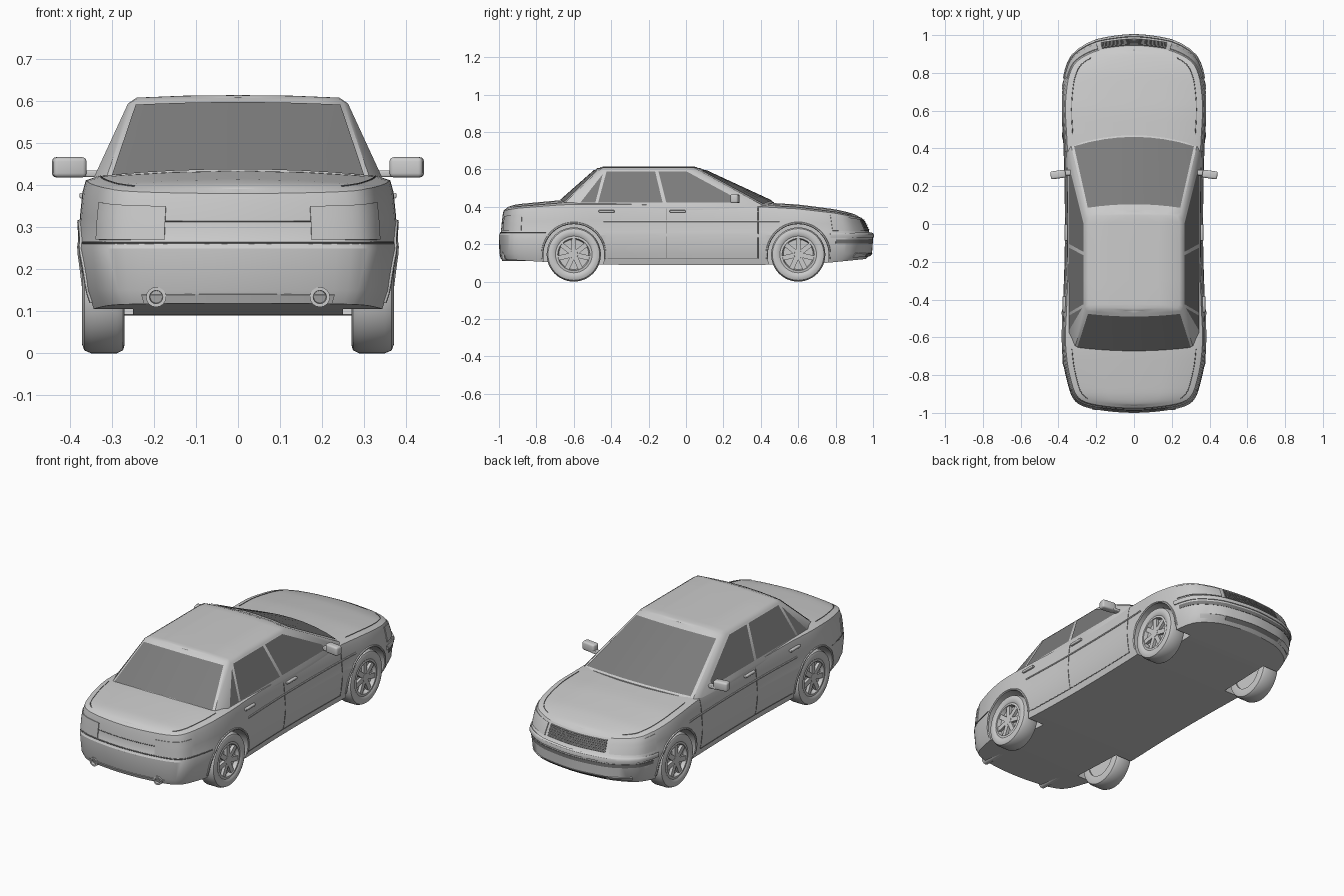
import bpy, bmesh
from math import sin, cos, pi, radians
from mathutils import Vector, Matrix

if "Cube" in bpy.data.objects:
    bpy.data.objects.remove(bpy.data.objects["Cube"])

dark = bpy.data.materials.new("dark_glass")
dark.diffuse_color = (0.2, 0.2, 0.2, 1)
dark.use_nodes = True
dark.node_tree.nodes["Principled BSDF"].inputs["Base Color"].default_value = dark.diffuse_color


def interp(t, tab):
    for (a, p), (b, q) in zip(tab, tab[1:]):
        if t <= b:
            return p + (q - p) * (max(t, a) - a) / (b - a)
    return tab[-1][1]


def finish(ob, mirror=True, mat=None, angle=32):
    if mirror:
        ob.modifiers.new("mirror", 'MIRROR').merge_threshold = 0.0005
    for o in bpy.context.selected_objects:
        o.select_set(False)
    bpy.context.view_layer.objects.active = ob
    ob.select_set(True)
    bpy.ops.object.convert(target='MESH')
    bpy.ops.object.shade_smooth_by_angle(angle=radians(angle))
    if mat:
        ob.data.materials.append(mat)
    return ob


def from_bm(name, bm):
    me = bpy.data.meshes.new(name)
    bm.to_mesh(me)
    bm.free()
    ob = bpy.data.objects.new(name, me)
    bpy.context.collection.objects.link(ob)
    return ob


def grid(name, rows, recalc=False):
    bm = bmesh.new()
    vs = [[bm.verts.new(p) for p in r] for r in rows]
    for a, b in zip(vs, vs[1:]):
        for j in range(len(a) - 1):
            bm.faces.new((a[j], b[j], b[j + 1], a[j + 1]))
    bmesh.ops.remove_doubles(bm, verts=bm.verts, dist=0.0004)
    if recalc:
        bmesh.ops.recalc_face_normals(bm, faces=bm.faces)
    return from_bm(name, bm)


def lathe(name, profile, c, axis='X', n=40):
    rows = []
    for i in range(n + 1):
        w = 2 * pi * i / n
        k, s = cos(w), sin(w)
        rows.append([(a, c[1] + r * k, c[2] + r * s) if axis == 'X' else
                     (c[0] + r * k, a, c[2] + r * s) for r, a in profile + profile[:1]])
    return grid(name, rows, True)


def box(name, c, size, rot=None, bevel=0.0):
    bm = bmesh.new()
    bmesh.ops.create_cube(bm, size=1, matrix=Matrix.Diagonal((*size, 1)))
    if bevel:
        bmesh.ops.bevel(bm, geom=bm.edges[:], offset=bevel, segments=3, profile=0.5, affect='EDGES')
    bm.transform(Matrix.Translation(c) @ (rot or Matrix()))
    return from_bm(name, bm)


def rod(name, pts, r, mirror=True, mat=None):
    cu = bpy.data.curves.new(name, 'CURVE')
    cu.dimensions, cu.bevel_depth, cu.bevel_resolution = '3D', r, 1
    sp = cu.splines.new('POLY')
    sp.points.add(len(pts) - 1)
    for q, p in zip(sp.points, pts):
        q.co = (*p, 1)
    ob = bpy.data.objects.new(name, cu)
    bpy.context.collection.objects.link(ob)
    finish(ob, False)
    return finish(ob, mirror, mat)


# Body surface: plan outline (u, tail to nose) swept through height levels (v)
PLAN = [(0, -1), (.15, -.99), (.27, -.965), (.325, -.92), (.355, -.83), (.375, -.73),
        (.384, -.6), (.376, -.42), (.368, -.2), (.366, 0), (.368, .2), (.374, .42),
        (.384, .6), (.378, .72), (.36, .82), (.32, .9), (.22, .965), (.11, .99), (0, 1)]
PAD = [(-.15, -.99)] + PLAN + [(-.11, .99)]
DECK = [(-1, .385), (-.9, .402), (-.66, .422), (-.4, .425), (.4, .41), (.6, .398),
        (.8, .373), (.93, .347), (1, .34)]
SILL = [(-1, .12), (-.75, .105), (-.4, .09), (.45, .09), (.75, .1), (1, .125)]
# width scale, tail scale, nose scale
LEVELS = [(0, .985, .96), (.93, .985, .96), (.97, .998, .995), (1, 1, 1), (.99, .99, .98),
          (.98, .985, .965), (.965, .98, .95), (.945, .975, .94), (.86, .96, .92),
          (.43, .96, .92), (0, .96, .92)]
NU = len(PLAN) - 1


def level_point(x, y, k):
    w, t, f = LEVELS[k]
    y *= 1 - (1 - (t if y < 0 else f)) * abs(y) ** 3
    zt = interp(y, DECK)
    if k < 2:
        z = interp(y, SILL)
    elif k < 5:
        z = (.15, .25, .265)[k - 2]
    else:
        z = .265 + (zt - .265) * (.4, .75, .93, 1, 1, 1)[k - 5]
        z += (0, 0, 0, 0, .01, .014)[k - 5] * x / .38
    return Vector((x * w, y, z))


def surf(u, v):
    i = min(int(u), NU - 1)
    t = u - i
    p = [Vector(q) for q in PAD[i:i + 4]]
    q = 0.5 * (2 * p[1] + (p[2] - p[0]) * t + (2 * p[0] - 5 * p[1] + 4 * p[2] - p[3]) * t * t
               + (3 * p[1] - p[0] - 3 * p[2] + p[3]) * t ** 3)
    k = min(int(v), 9)
    return level_point(q[0], q[1], k).lerp(level_point(q[0], q[1], k + 1), v - k)


def skin(u, v, off):
    d = .02
    n = (surf(min(u + d, NU), v) - surf(max(u - d, 0), v)).cross(surf(u, v + d) - surf(u, v - d)).normalized()
    p = surf(u, v) + n * off
    if u in (0, NU):
        p.x = 0
    return p


def side(y, z, off=0.0):
    u, v = 9.0, 4.0
    for _ in range(3):
        a, b = 3.0, 15.0
        for _ in range(18):
            u = (a + b) / 2
            a, b = (u, b) if surf(u, v).y < y else (a, u)
        a, b = 1.05, 8.0
        for _ in range(18):
            v = (a + b) / 2
            a, b = (v, b) if surf(u, v).z < z else (a, v)
    return skin(u, v, off)


def span(a, b, n):
    return [a + (b - a) * i / n for i in range(n + 1)]


def panel(name, u0, u1, v0, v1, off=.004, mat=None):
    ob = grid(name, [[skin(u, v, off) for v in span(v0, v1, 6)] for u in span(u0, u1, 10)])
    ob.modifiers.new("thick", 'SOLIDIFY').thickness = .008
    return finish(ob, True, mat)


body = finish(grid("body", [[surf(i / 3, k) for k in range(11)] for i in range(NU * 3 + 1)]))
for cy in (-.6, .6):
    cut = finish(lathe("arch_cutter", [(0, .25), (.165, .25), (.165, .5), (0, .5)], (0, cy, .145), n=48))
    cut.hide_render = True
    m = body.modifiers.new("arch", 'BOOLEAN')
    m.operation, m.object = 'DIFFERENCE', cut
finish(body, False)
for o in [o for o in bpy.data.objects if o.name.startswith("arch_cutter")]:
    bpy.data.objects.remove(o)

# Cabin: lower and upper outlines joined, then a crowned roof
REAR = ((.315, -.655, .415), (0, -.675, .43), (.25, -.46, .60), (0, -.475, .606))
FRONT = ((.333, .415, .405), (0, .47, .425), (.25, .06, .60), (0, .078, .606))


def screen(e, s, t):
    bc, b0, tc, t0 = map(Vector, e)
    f = lambda c, m: Vector((c.x * s, *(m.yz.lerp(c.yz, s * s))))
    return f(bc, b0).lerp(f(tc, t0), t)


ends = lambda e, s: (screen(e, s, 0), screen(e, s, 1))
outline = [ends(REAR, s) for s in span(0, 1, 4)]
outline += [(Vector((.352, b, .40)), Vector((.262, t, .595))) for b, t in
            ((-.59, -.44), (-.3, -.3), (0, -.1), (.38, .02))]
outline += [ends(FRONT, s) for s in span(1, 0, 4)]
rows = []
for b, t in outline:
    y = -.2 + (t.y + .2) * .94
    rows.append([b - Vector((0, 0, .02)), b, t] + [(t.x * f, y, .609 + c * t.x / .262)
                for f, c in ((.92, 0), (.5, .0045), (0, .006))])
finish(grid("cabin", rows))

# Windscreens
for name, e, d in (("rear_window", REAR, -1), ("windscreen", FRONT, 1)):
    r = [[screen(e, s, t) + Vector((0, .003 * d, .003)) for t in (.03, .5, .94)]
         for s in span(-.96 * -d, .96 * -d, 8)]
    finish(grid(name, r), False, dark)

# Side windows lie on the flat cabin side
for name, poly in (("quarter_window", [(-.565, .422), (-.485, .422), (-.445, .575)]),
                   ("rear_door_window", [(-.47, .422), (-.125, .422), (-.165, .588), (-.425, .588)]),
                   ("front_door_window", [(-.105, .422), (.27, .422), (.26, .45), (.005, .588), (-.147, .588)])):
    bm = bmesh.new()
    bm.faces.new([bm.verts.new((.355 - (z - .40) * .09 / .195, y, z)) for y, z in poly])
    finish(from_bm(name, bm), True, dark)

# Wheels
for end, cy in (("rear", -.6), ("front", .6)):
    c = (0, cy, .145)
    finish(lathe(end + "_tyre", [(.095, .362), (.105, .369), (.125, .371), (.138, .366), (.145, .35),
                                 (.145, .288), (.138, .274), (.125, .27), (.095, .272)], c, n=48))
    finish(lathe(end + "_rim", [(0, .362), (.022, .362), (.028, .345), (.08, .345), (.086, .366),
                                (.098, .364), (.098, .28), (0, .28)], c))
    for i in range(7):
        w = 2 * pi * i / 7
        R = Matrix.Rotation(w, 4, 'X')
        finish(box(end + "_spoke", Vector(c) + R @ Vector((.35, 0, .052)), (.022, .026, .07), R))
    lip = [(cy + .168 * cos(w), .145 + .168 * sin(w)) for w in span(radians(-8), radians(188), 28)]
    rod(end + "_arch_lip", [side(y, z) for y, z in lip], .006)

# Lamps, grille and bumper details
panel("tail_lamp", 1.2, 3.4, 4.1, 5.8)
panel("headlamp", 13.7, 16.2, 4.15, 6.3)
panel("grille", 16.4, NU, 4.2, 6.4, .003, dark)
for v in span(4.4, 6.2, 5):
    rod("grille_bar", [skin(u, v, .005) for u in span(16.4, NU, 8)], .0025)
panel("lower_intake", 16.3, NU, 1.5, 2.0, .003, dark)
panel("fog_lamp", 15.1, 16.1, 1.5, 2.0)
panel("front_bumper_groove", 13.8, NU, 2.55, 2.75, .002, dark)
panel("front_bumper_strip", 13.5, NU, 2.85, 3.5, .006)
panel("rear_diffuser", 0, 1.7, 1.1, 1.7, .003)
rod("rear_bumper_seam", [skin(u, 3.9, 0) for u in span(0, 4.8, 20)], .003, mat=dark)
rod("boot_seam", [skin(u, 5.0, 0) for u in span(0, 1.6, 8)], .002, mat=dark)

# Doors, trim, handles
rod("side_moulding", [side(y, .322) for y in span(-.44, .5, 24)], .005)
rod("centre_door_seam", [side(-.105, z) for z in span(.125, .405, 8)], .002, mat=dark)
rod("front_door_seam", [side(.385, z) for z in span(.125, .395, 8)], .002, mat=dark)
rod("sill_seam", [side(y, .125) for y in span(-.42, .385, 12)], .002, mat=dark)
for y in (-.425, -.045):
    p = side(y, .375, .006)
    finish(box("door_handle", p, (.016, .085, .013), bevel=.004))

# Lid shut lines
rod("bonnet_seam", [skin(u, 8.0, 0) for u in span(11.3, 15.6, 20)], .002, mat=dark)
rod("boot_lid_seam", [skin(u, 8.0, 0) for u in span(2.2, 5.5, 14)], .002, mat=dark)

# Door mirrors
finish(box("door_mirror", (.402, .262, .443), (.08, .042, .048), Matrix.Rotation(radians(-8), 4, 'Z'), .01))
finish(box("mirror_stem", (.35, .272, .428), (.06, .03, .016), bevel=.004))

# Exhaust pipes
finish(lathe("exhaust_pipe", [(.024, -.985), (.024, -.84), (.014, -.84), (.014, -.97), (.016, -.985)],
             (.195, 0, .134), 'Y', 16))
